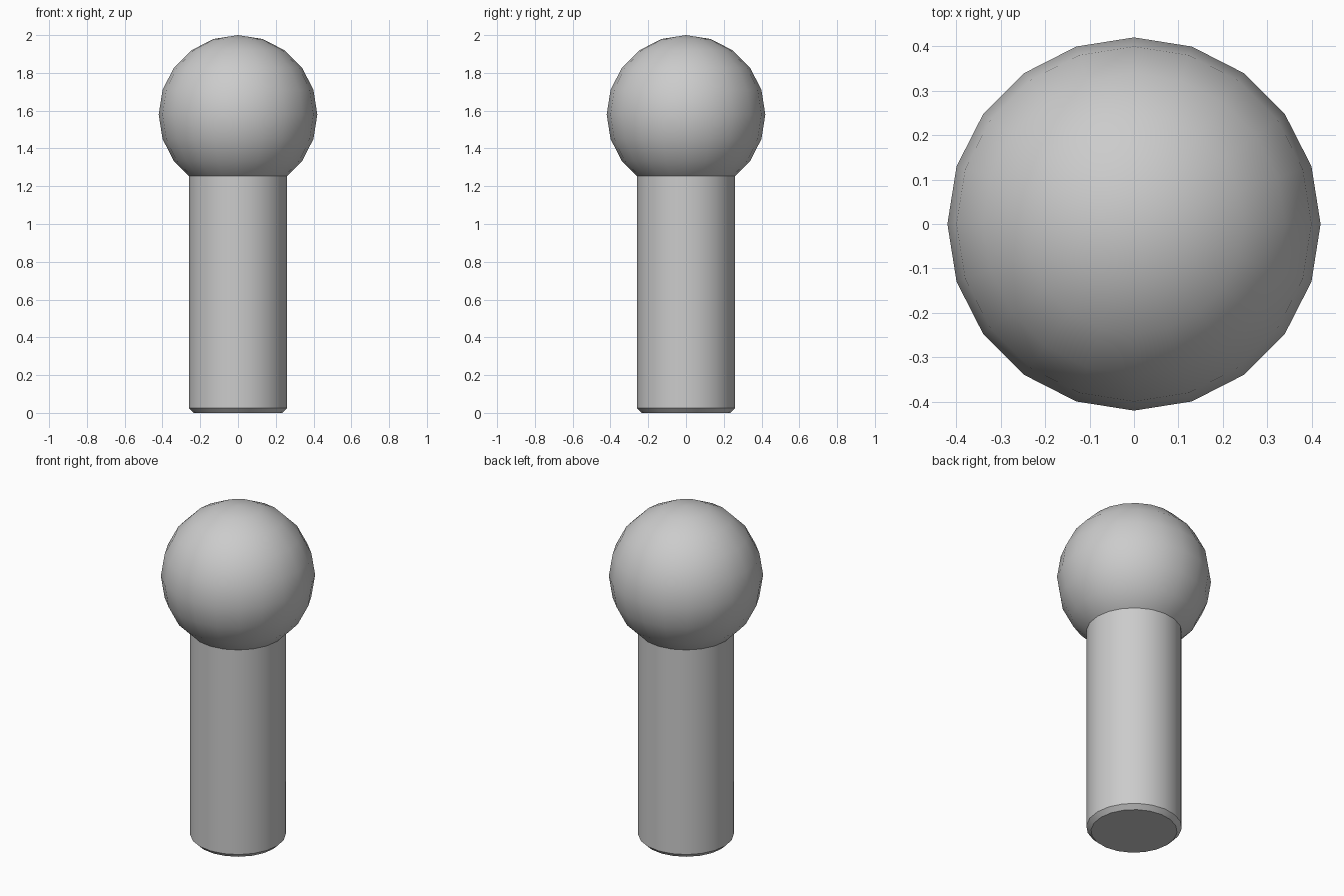
import bpy
import math

if "Cube" in bpy.data.objects:
    bpy.data.objects.remove(bpy.data.objects["Cube"])

# Upright post with small chamfers at its ends; the upper end sits inside the ball
bpy.ops.mesh.primitive_cylinder_add(vertices=20, radius=0.26, depth=1.36, location=(0, 0, 0.68))
post = bpy.context.object
post.name = "post"
bevel = post.modifiers.new("end_chamfer", 'BEVEL')
bevel.width = 0.025
bevel.segments = 1
bevel.limit_method = 'ANGLE'
bevel.angle_limit = math.radians(40)
bpy.ops.object.modifier_apply(modifier=bevel.name)
bpy.ops.object.shade_smooth_by_angle(angle=math.radians(30))

# Ball on top
bpy.ops.mesh.primitive_uv_sphere_add(segments=20, ring_count=10, radius=0.42, location=(0, 0, 1.58))
ball = bpy.context.object
ball.name = "ball"
bpy.ops.object.shade_smooth()
